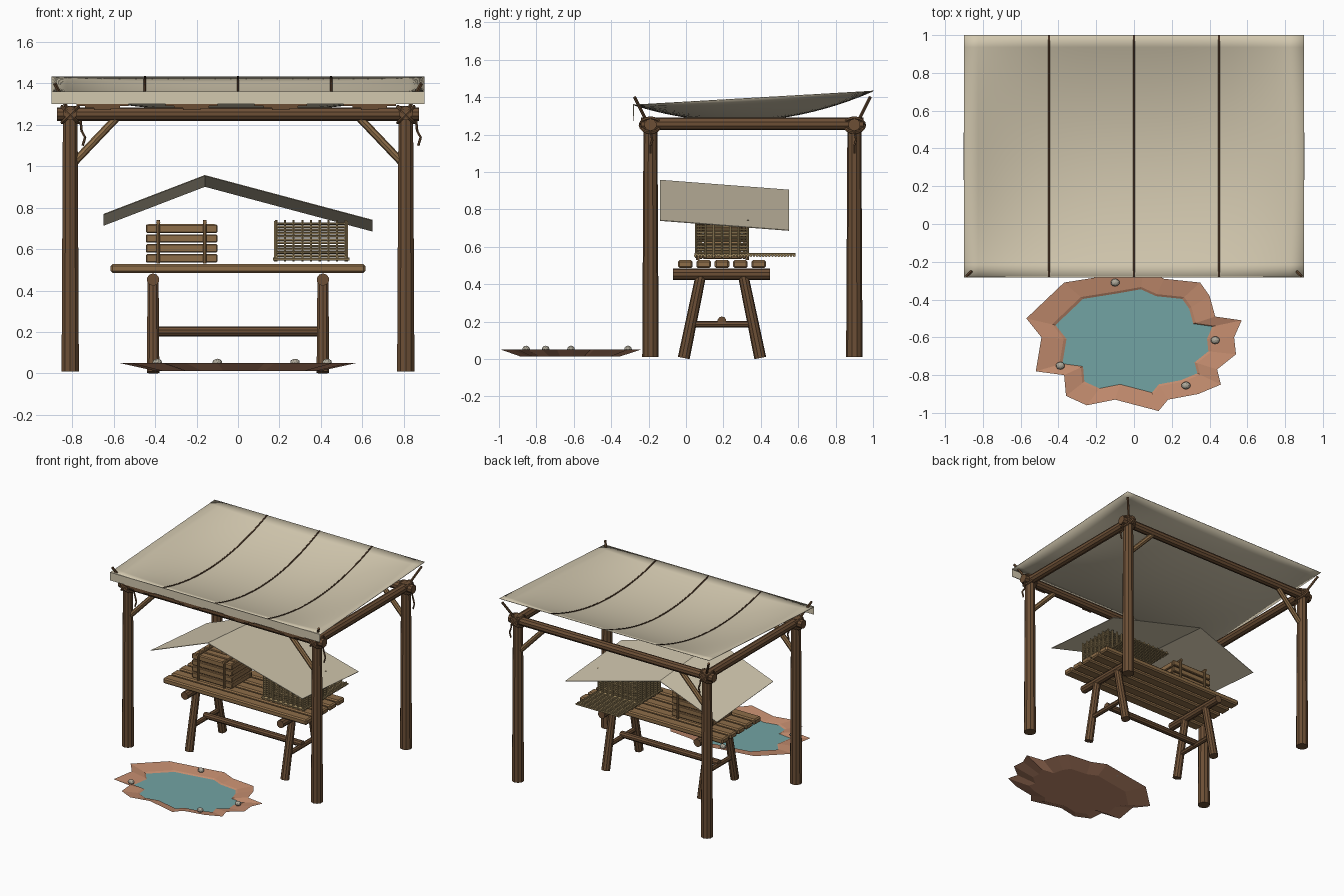
import bpy, bmesh, math
from mathutils import Vector

if "Cube" in bpy.data.objects:
    bpy.data.objects.remove(bpy.data.objects["Cube"], do_unlink=True)


def material(name, r, g, b):
    m = bpy.data.materials.new(name)
    m.use_nodes = True
    m.diffuse_color = (r, g, b, 1)
    m.node_tree.nodes["Principled BSDF"].inputs["Base Color"].default_value = (r, g, b, 1)
    return m


LOG = material("dark log wood", .15, .078, .036)
PLANK = material("plank wood", .27, .155, .066)
CANVAS = material("canvas", .65, .58, .43)
SEAM = material("seam brown", .07, .035, .018)
STRAW = material("straw", .36, .26, .12)
CLAY = material("clay", .54, .26, .155)
WATER = material("water", .17, .37, .37)
STONE = material("stone", .42, .39, .32)


def finish(name, bm, mat, smooth=False):
    mesh = bpy.data.meshes.new(name)
    bm.to_mesh(mesh)
    bm.free()
    mesh.materials.append(mat)
    for p in mesh.polygons:
        p.use_smooth = smooth
    ob = bpy.data.objects.new(name, mesh)
    bpy.context.collection.objects.link(ob)
    return ob


def add_log(bm, a, b, r, r2=None, sides=10):
    a, b = Vector(a), Vector(b)
    d = b - a
    made = bmesh.ops.create_cone(bm, cap_ends=True, segments=sides, radius1=r,
                                 radius2=r2 or r, depth=d.length)["verts"]
    rot = d.to_track_quat("Z", "Y")
    for v in made:
        v.co = rot @ v.co + (a + b) / 2


def logs(name, mat, items, sides=10):
    bm = bmesh.new()
    for item in items:
        add_log(bm, *item, sides=sides)
    return finish(name, bm, mat)


def boxes(name, mat, spans, bevel=0):
    bm = bmesh.new()
    for lo, hi in spans:
        for v in bmesh.ops.create_cube(bm, size=1)["verts"]:
            v.co = [l + (h - l) * (c + .5) for l, h, c in zip(lo, hi, v.co)]
    ob = finish(name, bm, mat)
    if bevel:
        mod = ob.modifiers.new("soft edges", "BEVEL")
        mod.width = bevel
    return ob


def sheet(name, mat, nx, ny, shape, thick, smooth=True):
    bm = bmesh.new()
    bmesh.ops.create_grid(bm, x_segments=nx, y_segments=ny, size=1)
    for v in bm.verts:
        v.co = shape(v.co.x, v.co.y)
    ob = finish(name, bm, mat, smooth)
    mod = ob.modifiers.new("cloth thickness", "SOLIDIFY")
    mod.thickness = thick
    return ob


# Frame: posts, beams, braces
PX, FRONT, BACK = .81, -.19, .90
corners = [(x, y) for x in (-PX, PX) for y in (FRONT, BACK)]
for x, y in corners:
    logs("post", LOG, [((x, y, .01), (x, y, 1.29), .044, .037)])
    s = math.copysign(1, x)
    logs("corner_brace", PLANK, [((s * .79, y, 1.02), (s * .59, y, 1.23), .019)], 8)
for y in (FRONT, BACK):
    logs("long_beam", LOG, [((-.875, y, 1.252), (.875, y, 1.252), .033)])
for x in (-PX, PX):
    logs("side_beam", LOG, [((x, FRONT - .05, 1.257), (x, BACK + .05, 1.257), .034)])

# Rope lashings with hanging tails, and stakes holding the canopy corners
for x, y in corners:
    sx, sy = math.copysign(1, x), 1 if y > 0 else -1
    for tilt in (-1, 1):
        bpy.ops.mesh.primitive_torus_add(location=(x, y, 1.25), major_radius=.054, minor_radius=.009,
                                         major_segments=16, minor_segments=6,
                                         rotation=(0, tilt * math.pi / 4, 0))
        bpy.context.object.name = "lashing"
        bpy.context.object.data.materials.append(LOG)
    tail = [(x + .05, y, 1.22), (x + .055, y + .01, 1.17), (x + .072, y, 1.14), (x + .06, y, 1.10)]
    logs("rope_tail", LOG, [(a, b, .006) for a, b in zip(tail, tail[1:])], 6)
    logs("canopy_stake", LOG, [((x + sx * .02, y + sy * .03, 1.29),
                                (x + sx * .075, y + sy * .085, 1.40), .009)], 6)


# Sagging canopy with stitched seams
def canopy_point(x, v, lift=0):
    u = x / .9
    sag = .12 * (1 - v * v) * (1 - abs(u) ** 3)
    return (x, .36 + .64 * v, 1.397 + .037 * v - sag + lift)


sheet("canopy", CANVAS, 24, 20, lambda u, v: canopy_point(.9 * u, v), .004)
for cx in (-.45, 0, .45):
    sheet("canopy_seam", SEAM, 1, 20, lambda u, v: canopy_point(cx + .005 * u, v, .003), .004)

# Front valance and ragged hem
boxes("valance", CANVAS, [((-.9, -.284, 1.30), (.9, -.279, 1.362))])
hem = []
for i in range(4):
    left = -.78 + i * .43
    for j, drop in enumerate((.012, .02, .03, .03, .022, .012)):
        hem.append(((left + j * .042, -.283, 1.302 - drop), (left + j * .042 + .042, -.28, 1.302)))
boxes("ragged_hem", LOG, hem)

# Small ridged awning over the table
bm = bmesh.new()
rows = [[bm.verts.new((x, y, z - drop)) for x, z in ((-.65, .77), (-.16, .958), (.65, .742))]
        for y, drop in ((-.14, 0), (.55, .053))]
for i in range(2):
    bm.faces.new((rows[0][i], rows[0][i + 1], rows[1][i + 1], rows[1][i]))
awning = finish("awning", bm, CANVAS)
awning.modifiers.new("cloth thickness", "SOLIDIFY").thickness = .004

# Trestle table
for i in range(5):
    y = -.043 + i * .098
    boxes("table_plank", PLANK, [((-.615, y, .486), (.615, y + .079, .528))], .009)
for x in (-.41, .41):
    logs("table_bearer", LOG, [((x, -.07, .453), (x, .45, .453), .03)])
    logs("table_legs", LOG, [((x, -.012, .005), (x, .08, .45), .032, .028),
                             ((x, .397, .005), (x, .305, .45), .032, .028)])
    logs("leg_crossbar", LOG, [((x, .04, .185), (x, .345, .185), .018)], 8)
logs("table_stretcher", LOG, [((-.42, .192, .203), (.42, .192, .203), .024)])

# Slatted crate with upright poles
X0, X1, Y0, Y1 = -.445, -.1, .07, .32
slats = []
for i in range(4):
    z = .535 + i * .048
    for y in (Y0, Y1 - .02):
        slats.append(((X0, y, z), (X1, y + .02, z + .041)))
    for x in (X0 + .004, X1 - .024):
        slats.append(((x, Y0 + .02, z), (x + .02, Y1 - .02, z + .041)))
    y = Y0 + .002 + i * .063
    slats.append(((X0 + .01, y, .704), (X1 - .01, y + .056, .722)))
boxes("crate_slats", PLANK, slats, .005)
poles = [((x, y, .53), (x, y, .74), .009) for x in (X0 + .06, X1 - .06) for y in (Y0 - .008, Y1 + .008)]
poles += [((x, Y0 - .02, .73), (x, Y1 + .02, .73), .01) for x in (X0 + .06, X1 - .06)]
logs("crate_poles", PLANK, poles, 8)

# Woven basket cage
L, R, F, B = .185, .52, .06, .325
weave = []
for i in range(12):
    z = .553 + i * .0155
    weave += [((L, y, z), (R, y, z), .0062) for y in (F, B)]
    weave += [((x, F, z), (x, B, z), .0062) for x in (L, R)]
for i in range(9):
    x = L + (R - L) * i / 8
    weave += [((x, y, .54), (x, y, .742), .006) for y in (F - .007, B + .007)]
for i in range(1, 6):
    y = F + (B - F) * i / 6
    weave += [((x, y, .54), (x, y, .735), .006) for x in (L - .007, R + .007)]
logs("basket_weave", STRAW, weave, 6)

# Woven mat under the basket, reaching out behind
mat_rods = [((.168, .05 + i * .0165, .552), (.538, .05 + i * .0165, .552), .0075) for i in range(33)]
mat_rods += [((L + i * .042, .045, .56), (L + i * .042, .585, .56), .006) for i in range(9)]
logs("woven_mat", STRAW, mat_rods, 6)

# Pond: jagged clay bowl and water
outline = [(-.37, .32), (-.57, .13), (-.49, .03), (-.52, -.15), (-.37, -.17), (-.36, -.28), (-.25, -.33),
           (-.1, -.3), (.13, -.36), (.18, -.3), (.34, -.27), (.46, -.22), (.44, -.14), (.54, -.06),
           (.53, .03), (.57, .12), (.43, .14), (.4, .25), (.35, .32), (.16, .34), (.05, .39), (-.12, .36)]


def ring(bm, scale, z):
    return [bm.verts.new((x * scale, y * scale - .63, z)) for x, y in outline]


bm = bmesh.new()
loops = [ring(bm, .7, .012), ring(bm, 1, .05), ring(bm, .76, .034), ring(bm, .69, .018)]
for a, b in zip(loops, loops[1:]):
    for i in range(len(a)):
        bm.faces.new((a[i - 1], a[i], b[i], b[i - 1]))
bm.faces.new(loops[0])
bmesh.ops.recalc_face_normals(bm, faces=bm.faces)
finish("pond_bank", bm, CLAY)
bm = bmesh.new()
bm.faces.new(ring(bm, .73, .027))
bmesh.ops.recalc_face_normals(bm, faces=bm.faces)
water = finish("pond_water", bm, WATER)
if water.data.polygons[0].normal.z < 0:
    water.data.flip_normals()

# Pebbles on the bank
for x, y in ((-.1, -.31), (.43, -.615), (-.39, -.75), (.275, -.855)):
    bpy.ops.mesh.primitive_ico_sphere_add(subdivisions=2, radius=.024, location=(x, y, .053))
    pebble = bpy.context.object
    pebble.name = "pebble"
    pebble.scale = (1, .85, .75)
    pebble.data.materials.append(STONE)
